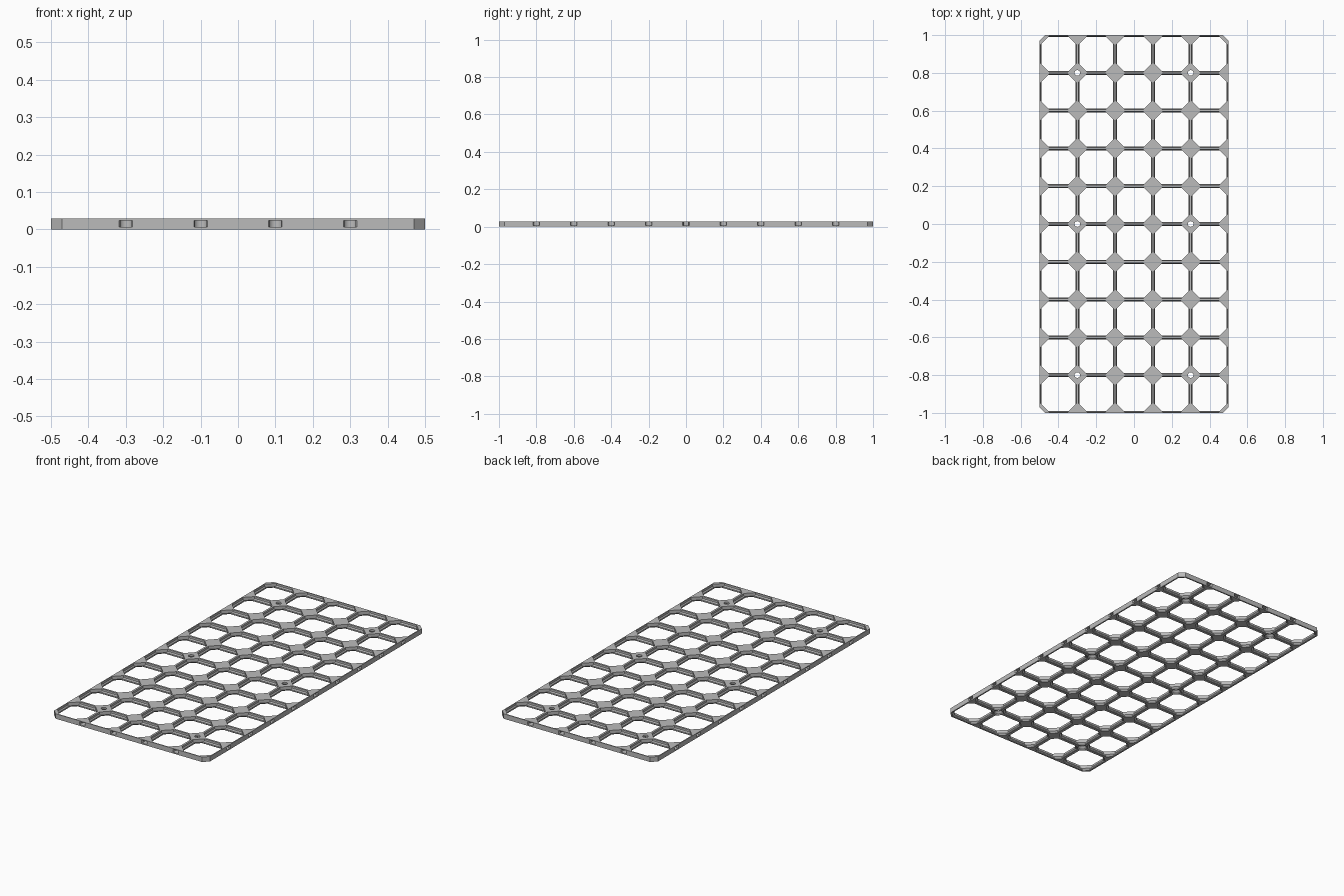
import bpy, bmesh, math
from mathutils import Matrix, Vector

if "Cube" in bpy.data.objects:
    bpy.data.objects.remove(bpy.data.objects["Cube"])

U = 1 / 140          # one millimetre in scene units
PITCH = 28           # cell spacing
COLS, ROWS = 5, 10
THICK = 4
HX, HY = COLS * PITCH / 2, ROWS * PITCH / 2


def loft(bm, rings):
    """Closed solid through rings of equal length, each a list of 3D points."""
    rows = [[bm.verts.new(Vector(p) * U) for p in ring] for ring in rings]
    n = len(rows[0])
    for a, b in zip(rows, rows[1:]):
        for i in range(n):
            j = (i + 1) % n
            bm.faces.new((a[i], a[j], b[j], b[i]))
    bm.faces.new(rows[0][::-1])
    bm.faces.new(rows[-1])


def octagon(cx, cy, hx, hy, cut, z):
    """Rectangle with its corners cut off by the given leg length."""
    return [(cx + x, cy + y, z) for x, y in (
        (hx, -hy + cut), (hx, hy - cut), (hx - cut, hy), (-hx + cut, hy),
        (-hx, hy - cut), (-hx, -hy + cut), (-hx + cut, -hy), (hx - cut, -hy))]


def circle(cx, cy, r, z, n=40):
    return [(cx + r * math.cos(2 * math.pi * i / n),
             cy + r * math.sin(2 * math.pi * i / n), z) for i in range(n)]


def make(name, bm):
    bmesh.ops.recalc_face_normals(bm, faces=bm.faces)
    mesh = bpy.data.meshes.new(name)
    bm.to_mesh(mesh)
    bm.free()
    ob = bpy.data.objects.new(name, mesh)
    bpy.context.collection.objects.link(ob)
    return ob


# Slab with chamfered corners
bm = bmesh.new()
loft(bm, [octagon(0, 0, HX, HY, 4.2, z) for z in (0, THICK)])
board = make("grid_board", bm)
grey = bpy.data.materials.new("grey")
grey.diffuse_color = (0.5, 0.5, 0.5, 1)
grey.use_nodes = True
grey.node_tree.nodes["Principled BSDF"].inputs["Base Color"].default_value = grey.diffuse_color
board.data.materials.append(grey)

cut = bmesh.new()

# Cell openings: z, rail half width, node reach along the diagonal
LEVELS = ((-0.4, 0.7, 3.77), (0.4, 1.5, 4.57), (1.4, 1.5, 5.57),
          (2.4, 0.8, 5.57), (THICK + 0.5, 0.8, 5.57))
for i in range(COLS):
    for j in range(ROWS):
        cx, cy = (i + 0.5) * PITCH - HX, (j + 0.5) * PITCH - HY
        loft(cut, [octagon(cx, cy, PITCH / 2 - w, PITCH / 2 - w,
                           d * math.sqrt(2) - 2 * w, z) for z, w, d in LEVELS])

# Countersunk screw holes, heads on the underside
for x in (-42, 42):
    for y in (-112, 0, 112):
        loft(cut, [circle(x, y, r, z) for z, r in
                   ((-0.5, 3.6), (1, 3.6), (2.55, 2.05), (THICK + 0.5, 2.05))])

# Connector slots in the rim: pinched neck opening into a round pocket
side = [(2.5, -0.5), (2.5, 0), (2.25, 0.3), (2.05, 0.8), (2.05, 1.3), (2.25, 1.9)]
pocket = [(2.6 * math.cos(math.pi * k / 20), 2.4 + 2.6 * math.sin(math.pi * k / 20))
          for k in range(21)]
outline = side + pocket + [(-x, y) for x, y in reversed(side)]


def slot(x, y, angle):
    m = Matrix.Translation((x, y, 0)) @ Matrix.Rotation(angle, 4, 'Z')
    loft(cut, [[m @ Vector((px, py, z)) for px, py in outline] for z in (1, 3.4)])


for i in range(1, COLS):
    slot(i * PITCH - HX, -HY, 0)
    slot(i * PITCH - HX, HY, math.pi)
for j in range(1, ROWS):
    slot(HX, j * PITCH - HY, math.pi / 2)
    slot(-HX, j * PITCH - HY, -math.pi / 2)

cutter = make("opening_cutter", cut)
cutter.hide_render = True

# Carve the slab, then drop the cutter
mod = board.modifiers.new("openings", 'BOOLEAN')
mod.operation = 'DIFFERENCE'
mod.solver = 'EXACT'
mod.object = cutter
bpy.context.view_layer.objects.active = board
board.select_set(True)
bpy.ops.object.modifier_apply(modifier=mod.name)
bpy.data.objects.remove(cutter)
bpy.ops.object.shade_smooth_by_angle(angle=math.radians(25))
